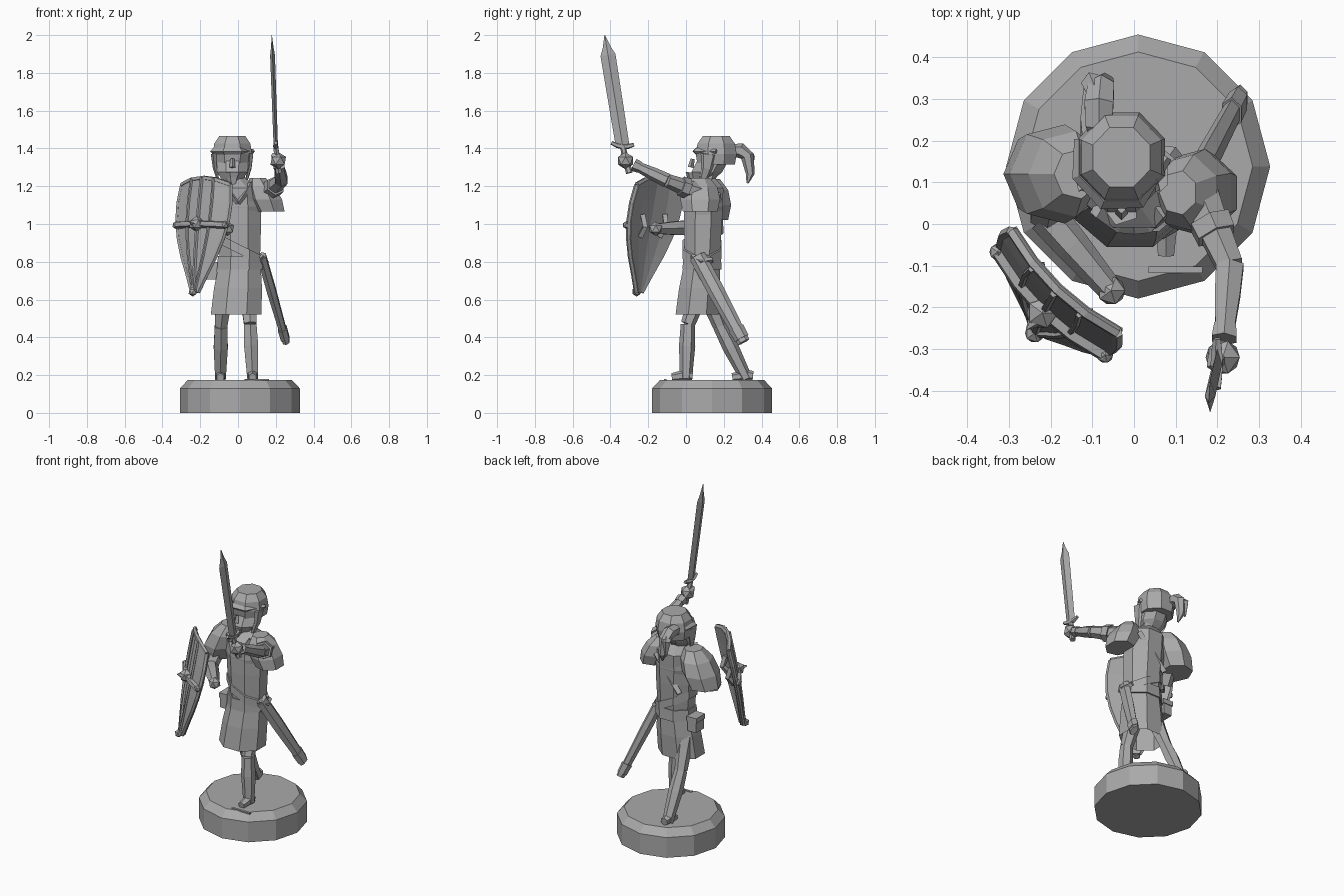
import bpy, bmesh
from math import cos, sin, pi
from mathutils import Vector

cube = bpy.data.objects.get("Cube")
if cube:
    bpy.data.objects.remove(cube, do_unlink=True)

stone = bpy.data.materials.new("stone grey")
stone.use_nodes = True
stone.diffuse_color = (.4, .4, .4, 1)
stone.node_tree.nodes["Principled BSDF"].inputs["Base Color"].default_value = stone.diffuse_color

RIGHTWARD, UPWARD = Vector((1, 0, 0)), Vector((0, 0, 1))


def point(x, y, z):
    return Vector((x, y, z))


def finish(name, bm):
    bmesh.ops.recalc_face_normals(bm, faces=bm.faces)
    mesh = bpy.data.meshes.new(name)
    bm.to_mesh(mesh)
    bm.free()
    mesh.materials.append(stone)
    part = bpy.data.objects.new(name, mesh)
    bpy.context.collection.objects.link(part)
    return part


def skin(name, rings, closed=True):
    """Bridge equal-length point rings and cap the ends."""
    bm = bmesh.new()
    rows = [[bm.verts.new(p) for p in ring] for ring in rings]
    count = len(rows[0])
    for low, high in zip(rows, rows[1:]):
        for i in range(count):
            j = (i + 1) % count
            bm.faces.new((low[i], low[j], high[j], high[i]))
    bm.faces.new(rows[-1])
    if closed:
        bm.faces.new(rows[0])
    return finish(name, bm)


def angles(sides, turn=.5):
    return [2 * pi * (i + turn) / sides for i in range(sides)]


def drum(name, low, high, low_radius, high_radius, bulge=0, depth=.86, sides=8, turn=.5, closed=True):
    """Upright tapering body, bulging half way."""
    rings = []
    for t in (0, .5, 1):
        radius = low_radius + (high_radius - low_radius) * t + bulge * sin(pi * t)
        rings.append([low.lerp(high, t) + radius * point(cos(a), depth * sin(a), 0)
                      for a in angles(sides, turn)])
    return skin(name, rings, closed)


def dome(name, centre, size, lean=0, sides=8, fullness=1):
    """Faceted cap; lean slides its upper sections sideways, low fullness squares it."""
    rings = []
    for k in range(4):
        tilt = pi * (k - 1) / 6
        middle = centre + point(lean * sin(tilt), 0, size.z * sin(tilt))
        rings.append([middle + cos(tilt) ** fullness * point(size.x * cos(a), size.y * sin(a), 0)
                      for a in angles(sides)])
    return skin(name, rings)


def limb(name, path, start, end, swell=0, sides=6, flat=1, side=RIGHTWARD):
    """Tube along a path from start radius to end radius; flat thins it along side."""
    if len(path) == 2:
        path = [path[0], path[0].lerp(path[1], .4), path[1]]
    last = len(path) - 1
    rings = []
    for k, centre in enumerate(path):
        along = (path[min(k + 1, last)] - path[max(k - 1, 0)]).normalized()
        across = (side - along * side.dot(along)).normalized()
        over = along.cross(across)
        radius = start + (end - start) * k / last + swell * sin(pi * k / last)
        rings.append([centre + radius * (across * cos(a) * flat + over * sin(a))
                      for a in angles(sides, 0 if sides == 4 else .5)])
    return skin(name, rings)


def ball(name, centre, size):
    bm = bmesh.new()
    bmesh.ops.create_icosphere(bm, subdivisions=1, radius=size)
    bmesh.ops.translate(bm, verts=bm.verts, vec=centre)
    return finish(name, bm)


def box(name, centre, size):
    bm = bmesh.new()
    bmesh.ops.create_cube(bm, size=1)
    bmesh.ops.scale(bm, verts=bm.verts, vec=size)
    bmesh.ops.translate(bm, verts=bm.verts, vec=centre)
    return finish(name, bm)


# Plinth with a chamfered top and a small crack
ground = point(.01, .138, 0)
shoulder, deck = ground + UPWARD * .13, ground + UPWARD * .175
drum("plinth", ground, shoulder, .317, .317, depth=1, sides=12, turn=0)
drum("plinth_chamfer", shoulder, deck, .317, .275, depth=1, sides=12, turn=0)
box("plinth_chip", point(.1, -.11, .175), point(.13, .015, .008))

# Legs: left steps forward, right trails
LEGS = {
    "left": (point(.05, .08, .66), point(.065, .01, .47), point(.077, 0, .18)),
    "right": (point(-.07, .1, .66), point(-.09, .18, .46), point(-.093, .32, .18)),
}
for leg, (hip, knee, ankle) in LEGS.items():
    limb(leg + "_thigh", [hip, knee], .055, .038)
    limb(leg + "_greave", [knee, ankle], .038, .032, swell=.008)
    heel = ankle + point(0, .035, .016)
    limb(leg + "_foot", [heel, ankle + UPWARD * .02, heel - point(0, .11, .008)], .025, .022, .008)

# Tunic, belt and body armour
waist, chest = point(.01, .085, .8), point(0, .095, 1.19)
drum("tunic_skirt", point(-.01, .06, .52), waist, .145, .118, bulge=.006, closed=False)
drum("waist_belt", waist - UPWARD * .04, waist + UPWARD * .03, .13, .126)
drum("torso", waist, chest, .115, .13, bulge=.004)
drum("breast_plate", waist.lerp(chest, .5), chest, .118, .125, bulge=.014, depth=.82)
drum("shoulder_yoke", chest, point(-.02, .105, 1.245), .13, .06)
sash = drum("diagonal_sash", waist + UPWARD * .04, waist + UPWARD * .09, .13, .13)
for vertex in sash.data.vertices:
    vertex.co.z -= (vertex.co.x - waist.x) / 2
for s in (-1, 1):
    limb("collar_flap", [point(s * .08 - .01, .035, 1.21), point(s * .04, 0, 1.16),
                         point(0, -.005, 1.11)], .025, .02, sides=4, flat=.8)
pouch = point(-.14, .1, .75)
box("belt_pouch", pouch, point(.06, .08, .09))
box("pouch_flap", pouch + UPWARD * .035, point(.07, .09, .03))
limb("back_strap", [point(.1, .165, 1.16), point(-.08, .18, .95)], .02, .02, sides=4)

# Pauldrons
dome("right_pauldron", point(-.19, .12, 1.1), point(.108, .122, .16), lean=.06, sides=7)
dome("left_pauldron", point(.15, .075, 1.13), point(.092, .108, .13), lean=-.05, sides=7)

# Head and helmet
crown = point(-.03, .16, 1.37)
chin, cheeks = crown + point(0, -.075, -.155), crown + point(0, -.05, -.095)
drum("neck", chest, crown, .055, .05, sides=6)
drum("jaw", chin, cheeks, .045, .088, depth=1)
drum("face", cheeks, crown, .088, .09, depth=1)
limb("nose", [point(-.03, .035, 1.345), point(-.03, .025, 1.3)], .01, .016, sides=4)
limb("beard", [point(-.03, .04, 1.27), point(-.03, .03, 1.2)], .045, .018, sides=5)
dome("helmet", crown, point(.113, .117, .11), fullness=.6)
brow = [crown + point(.11 * cos(a), .115 * sin(a), .015) for a in angles(8, -.5)[4:] + [0]]
limb("helmet_brow", brow, .012, .012, swell=.008, sides=4, side=UPWARD)
for s in (-1, 1):
    limb("cheek_guard", [crown + point(s * .098, -.04, 0), crown + point(s * .092, -.05, -.075),
                         chin + point(s * .07, 0, 0)], .045, .018, sides=5, flat=.35)

# Plume curling down behind the helmet
curl = point(-.07, .265, 1.31)
sweep = [pi * (4 - k) / 5 for k in range(6)]
limb("plume", [curl + .075 * point(-.2 * sin(a), cos(a), 1.1 * sin(a) - .6 * (a < .5)) for a in sweep],
     .028, .006, swell=.022)
limb("plume_tuft", [point(-.08, .3, 1.385), point(-.1, .34, 1.35), point(-.1, .345, 1.26)],
     .025, .006, swell=.012, sides=5)

# Raised left arm
shoulder, elbow, fist = point(.15, .08, 1.16), point(.23, -.1, 1.23), point(.213, -.32, 1.335)
wrist = elbow.lerp(fist, .8)
limb("left_upper_arm", [shoulder, elbow], .055, .036)
limb("left_cuff", [shoulder.lerp(elbow, .4), shoulder.lerp(elbow, .6)], .056, .053)
limb("left_forearm", [elbow, wrist], .038, .024, swell=.004)
limb("left_wrist_guard", [elbow.lerp(fist, .65), wrist], .03, .034)
ball("left_fist", fist, .046)
limb("left_thumb", [fist + point(-.02, .01, .015), fist + point(-.025, -.025, .03)],
     .015, .013, sides=5)

# Sword
hilt, tip = point(.2, -.335, 1.41), point(.179, -.43, 2)
limb("sword_grip", [point(.216, -.3, 1.27), hilt], .018, .015)
limb("sword_guard", [hilt + point(0, .06 * k, .015 * (k * k) - .005 * k) for k in (-1, -.5, 0, .5, 1)],
     .01, .01, swell=.006, sides=5)
neck = hilt.lerp(tip, .82)
limb("sword_blade", [hilt, neck], .036, .04, sides=4, flat=.32)
limb("sword_point", [neck, tip], .04, .002, sides=4, flat=.32)

# Right arm behind the shield
shoulder, elbow, fist = point(-.19, .12, 1.14), point(-.21, .02, .98), point(-.055, -.16, .975)
limb("right_upper_arm", [shoulder, elbow], .055, .045)
limb("right_forearm", [elbow, fist], .046, .03, swell=.004, side=UPWARD)
ball("right_fist", fist, .038)

# Shield frame: across the board, down its length, out of its face
TOP, DOWN = point(-.172, -.145, 1.21), point(-.06, -.11, -.57)
ACROSS = point(.72, -.69, 0)
OUT = ACROSS.cross(DOWN).normalized()
OUT *= -1 if OUT.y > 0 else 1
ROWS = [k / 6 for k in range(7)]
COLUMNS = (-1, -.5, 0, .5, 1)


def on_shield(u, v, lift=0):
    """Kite outline with a gently convex face; u runs over the local width, v downwards."""
    width = max(.02, .19 * cos(1.9 * (v - .2)))
    arch = .03 * (1 - u * u) * max(0, 1 - 4 * v)
    return TOP + DOWN * v + ACROSS * (u * width) + UPWARD * arch + OUT * (
        lift + .15 * width * (1 - u * u))


def bar(name, spots, radius, lift=.004):
    limb(name, [on_shield(u, v, lift) for u, v in spots], radius, radius, sides=5, side=OUT)


def stud(name, u, v, size):
    ball(name, on_shield(u, v, size / 4), size)


skin("shield_board", [[on_shield(u, v) for u in COLUMNS]
                      + [on_shield(u, v, -.025) for u in reversed(COLUMNS)] for v in ROWS])
BAND = .38
for s in (-1, 1):
    bar("shield_side_rim", [(s, v) for v in ROWS], .013, -.008)
    bar("shield_rib", [(s * .45, v) for v in ROWS], .008)
    stud("shield_stud", s, BAND, .022)
bar("shield_centre_rib", [(0, v) for v in ROWS], .01)
bar("shield_top_rim", [(u, 0) for u in COLUMNS], .014, -.008)
bar("shield_cross_band", [(u, BAND) for u in COLUMNS], .02)
stud("shield_boss", 0, BAND, .042)
limb("boss_spike", [on_shield(0, BAND, .03), on_shield(0, BAND, .065)], .026, .003,
     sides=5, side=UPWARD)
stud("shield_foot_stud", 0, 1, .026)
for s in (-1, 1):
    limb("shield_grip_strap", [on_shield(s * .45, BAND + k, -.03 * (2 - abs(k) * 10))
                               for k in (-.1, 0, .1)], .018, .018, sides=4, side=OUT)

# Scabbard hanging at the left hip
mouth, end = point(.125, .06, .83), point(.255, .305, .375)
limb("scabbard", [mouth, end], .044, .034, swell=.006, flat=.6)
limb("scabbard_tip", [mouth.lerp(end, .84), mouth.lerp(end, .96)], .043, .04, flat=.65)
limb("scabbard_hanger", [point(.12, .03, .83), point(.145, .08, .8), point(.13, .14, .81)],
     .014, .014, swell=.006, sides=4)
